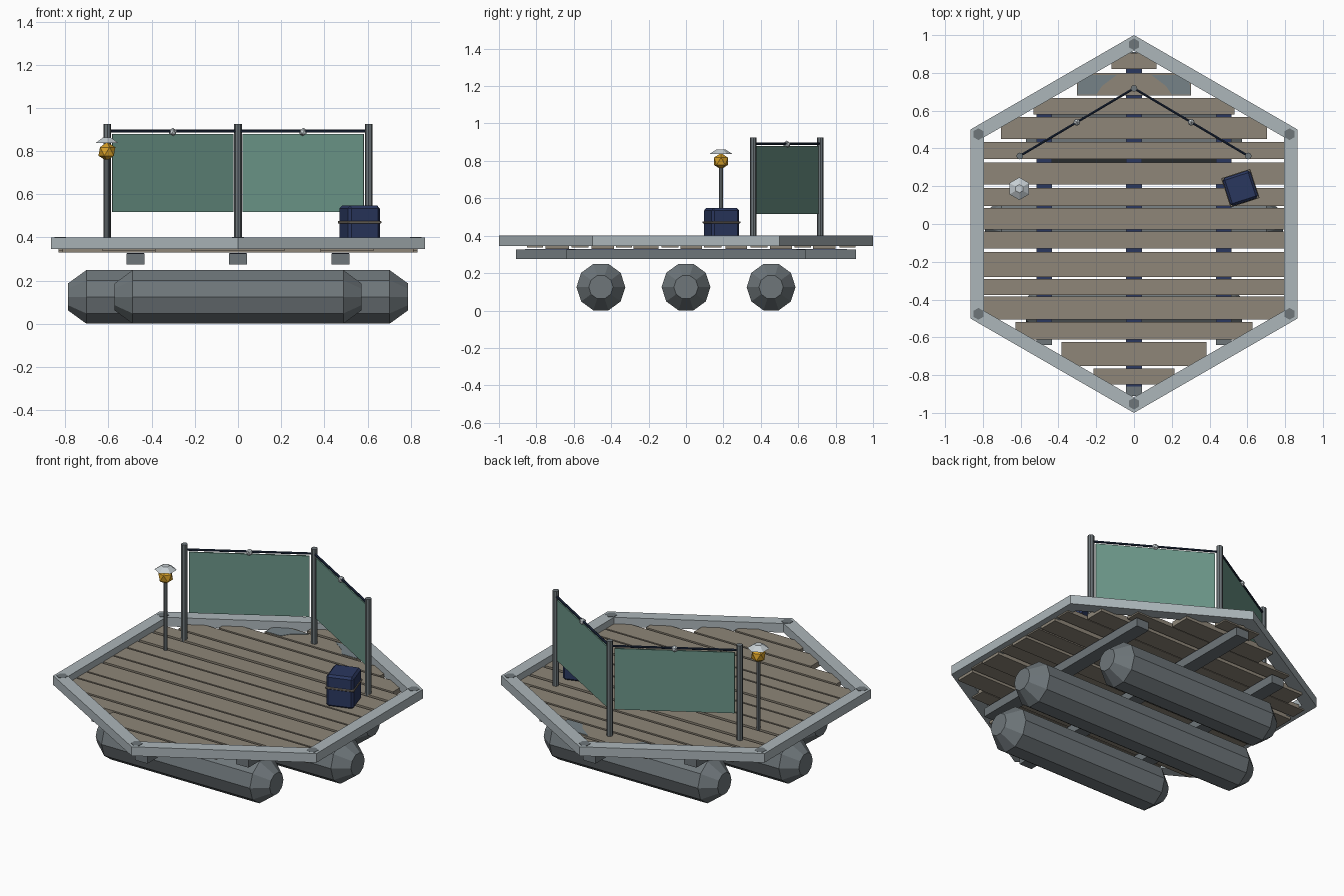
import bpy, bmesh, math
from mathutils import Vector, Matrix

if "Cube" in bpy.data.objects:
    bpy.data.objects.remove(bpy.data.objects["Cube"])


def mat(name, r, g, b):
    lin = [((c / 255 + 0.055) / 1.055) ** 2.4 for c in (r, g, b)]
    m = bpy.data.materials.new(name)
    m.diffuse_color = (*lin, 1)
    m.use_nodes = True
    m.node_tree.nodes["Principled BSDF"].inputs["Base Color"].default_value = m.diffuse_color
    return m


FRAME = mat("pale_metal", 172, 182, 186)
STEEL = mat("grey_steel", 110, 118, 122)
WOOD = mat("weathered_wood", 142, 134, 120)
CLOTH = mat("green_cloth", 108, 150, 137)
NAVY = mat("navy", 42, 55, 95)
CABLE = mat("dark_cable", 28, 40, 62)
PALE = mat("light_grey", 198, 206, 210)
AMBER = mat("amber", 215, 160, 40)
ROPE = mat("strap_tan", 132, 124, 112)
STAIN = mat("stain_grey", 118, 130, 135)


def finish(name, bm, material):
    bmesh.ops.recalc_face_normals(bm, faces=bm.faces)
    me = bpy.data.meshes.new(name)
    bm.to_mesh(me)
    bm.free()
    me.materials.append(material)
    ob = bpy.data.objects.new(name, me)
    bpy.context.collection.objects.link(ob)
    return ob


def box(name, center, size, material, rot=0, bevel=0):
    bm = bmesh.new()
    bmesh.ops.create_cube(bm, size=1, matrix=Matrix.Diagonal((*size, 1)))
    if bevel:
        bmesh.ops.bevel(bm, geom=bm.edges[:], offset=bevel, segments=1, affect='EDGES')
    bm.transform(Matrix.Translation(center) @ Matrix.Rotation(rot, 4, 'Z'))
    return finish(name, bm, material)


def rod(name, a, b, r1, material, r2=None, sides=8, turn=0):
    a, b = Vector(a), Vector(b)
    bm = bmesh.new()
    bmesh.ops.create_cone(bm, cap_ends=True, segments=sides, radius1=r1,
                          radius2=r1 if r2 is None else r2, depth=(b - a).length)
    q = (b - a).to_track_quat('Z', 'Y').to_matrix().to_4x4()
    bm.transform(Matrix.Translation((a + b) / 2) @ q @ Matrix.Rotation(turn, 4, 'Z'))
    return finish(name, bm, material)


def ball(name, center, r, material):
    bm = bmesh.new()
    bmesh.ops.create_icosphere(bm, subdivisions=1, radius=r,
                               matrix=Matrix.Translation(center))
    return finish(name, bm, material)


def prism(name, pts, z0, z1, material):
    bm = bmesh.new()
    lo = [bm.verts.new((x, y, z0)) for x, y in pts]
    hi = [bm.verts.new((x, y, z1)) for x, y in pts]
    n = len(pts)
    bm.faces.new(lo[::-1])
    bm.faces.new(hi)
    for i in range(n):
        j = (i + 1) % n
        bm.faces.new((lo[i], lo[j], hi[j], hi[i]))
    return finish(name, bm, material)


def polar(r, deg):
    return (r * math.cos(math.radians(deg)), r * math.sin(math.radians(deg)))


# pontoons: ten-sided floats with tapered ends, running along x
for name, y, half, body in (("front", -0.455, 0.572, 0.488), ("middle", 0, 0.788, 0.702),
                            ("back", 0.455, 0.572, 0.488)):
    bm = bmesh.new()
    rings = []
    for x, r in ((-half, 0.065), (-body, 0.1305), (body, 0.1305), (half, 0.065)):
        rings.append([bm.verts.new((x, y + c, 0.125 + s))
                      for c, s in (polar(r, 36 * i) for i in range(10))])
    for p, q in zip(rings, rings[1:]):
        for i in range(10):
            j = (i + 1) % 10
            bm.faces.new((p[i], p[j], q[j], q[i]))
    bm.faces.new(rings[0])
    bm.faces.new(rings[-1])
    finish(name + "_pontoon", bm, STEEL)

# joists under the deck, with a dark strip along the top
for i, (x, half) in enumerate(((-0.475, 0.64), (0, 0.91), (0.475, 0.64))):
    box(f"joist_{i}", (x, 0, 0.301), (0.083, 2 * half, 0.05), STEEL)
    box(f"joist_strip_{i}", (x, 0, 0.327), (0.078, 2 * half - 0.1, 0.004), NAVY)

# deck planks, cut to fit the hexagon
rows = [(0.82, 0.905), (0.68, 0.80), (0.58, 0.667), (0.45, 0.567), (0.345, 0.435),
        (0.21, 0.325), (0.095, 0.19), (-0.03, 0.085), (-0.13, -0.04), (-0.28, -0.148),
        (-0.375, -0.29), (-0.505, -0.385), (-0.612, -0.52), (-0.752, -0.625),
        (-0.85, -0.765)]
for i, (y0, y1) in enumerate(rows):
    far = max(abs(y0), abs(y1))
    half = min(0.83, math.sqrt(3) * (1 - far) - 0.045)
    z0 = 0.330 if i % 2 else 0.338
    box(f"deck_plank_{i}", (0, (y0 + y1) / 2, (z0 + 0.361) / 2),
        (2 * half, y1 - y0, 0.361 - z0), WOOD)

# worn patches on the rear plank
for s in (-1, 1):
    prism("worn_patch", [(s * 0.09, 0.79), (s * 0.29, 0.79), (s * 0.30, 0.685),
                         (s * 0.20, 0.685), (s * 0.17, 0.73)], 0.359, 0.363, STAIN)

# hexagonal rim from mitred beams, plus corner plates
for i in range(6):
    a, b = 30 + 60 * i, 90 + 60 * i
    prism(f"rim_beam_{i}", [polar(1, a), polar(1, b), polar(0.918, b), polar(0.918, a)],
          0.346, 0.40, FRAME)
    cx, cy = polar(0.951, a)
    pts = [(cx + u, cy + v) for u, v in (polar(0.031, a + 60 * k) for k in range(6))]
    prism(f"corner_plate_{i}", pts, 0.398, 0.402, STEEL)

# windbreak: posts, cloth panels, cables and knobs
posts = [Vector((-0.605, 0.36, 0)), Vector((0, 0.718, 0)), Vector((0.605, 0.36, 0))]
for i, p in enumerate(posts):
    rod(f"screen_post_{i}", p + Vector((0, 0, 0.35)), p + Vector((0, 0, 0.925)), 0.018, STEEL)
for i, (p, q) in enumerate(zip(posts, posts[1:])):
    mid, d = (p + q) / 2, q - p
    box(f"screen_panel_{i}", (mid.x, mid.y, 0.698), (d.length * 0.925, 0.008, 0.362), CLOTH,
        rot=math.atan2(d.y, d.x))
    up = Vector((0, 0, 0.892))
    rod(f"screen_cable_{i}", p + up, q + up, 0.007, CABLE, sides=6)
    ball(f"cable_knob_{i}", mid + Vector((0, 0, 0.888)), 0.02, PALE)

# lantern on a pole
lx, ly = -0.607, 0.187
rod("lantern_pole", (lx, ly, 0.35), (lx, ly, 0.77), 0.011, STEEL)
bm = bmesh.new()
bmesh.ops.create_icosphere(bm, subdivisions=1, radius=0.044,
                           matrix=Matrix.Translation((lx, ly, 0.798)))
finish("lantern_globe", bm, AMBER)
rod("lantern_cap", (lx, ly, 0.838), (lx, ly, 0.862), 0.06, PALE, r2=0.022, sides=6)

# storage case with strap
turn = math.radians(18)
box("storage_case", (0.563, 0.19, 0.453), (0.154, 0.154, 0.188), NAVY, turn, bevel=0.012)
box("case_strap", (0.563, 0.19, 0.471), (0.162, 0.162, 0.012), ROPE, turn, bevel=0.003)
